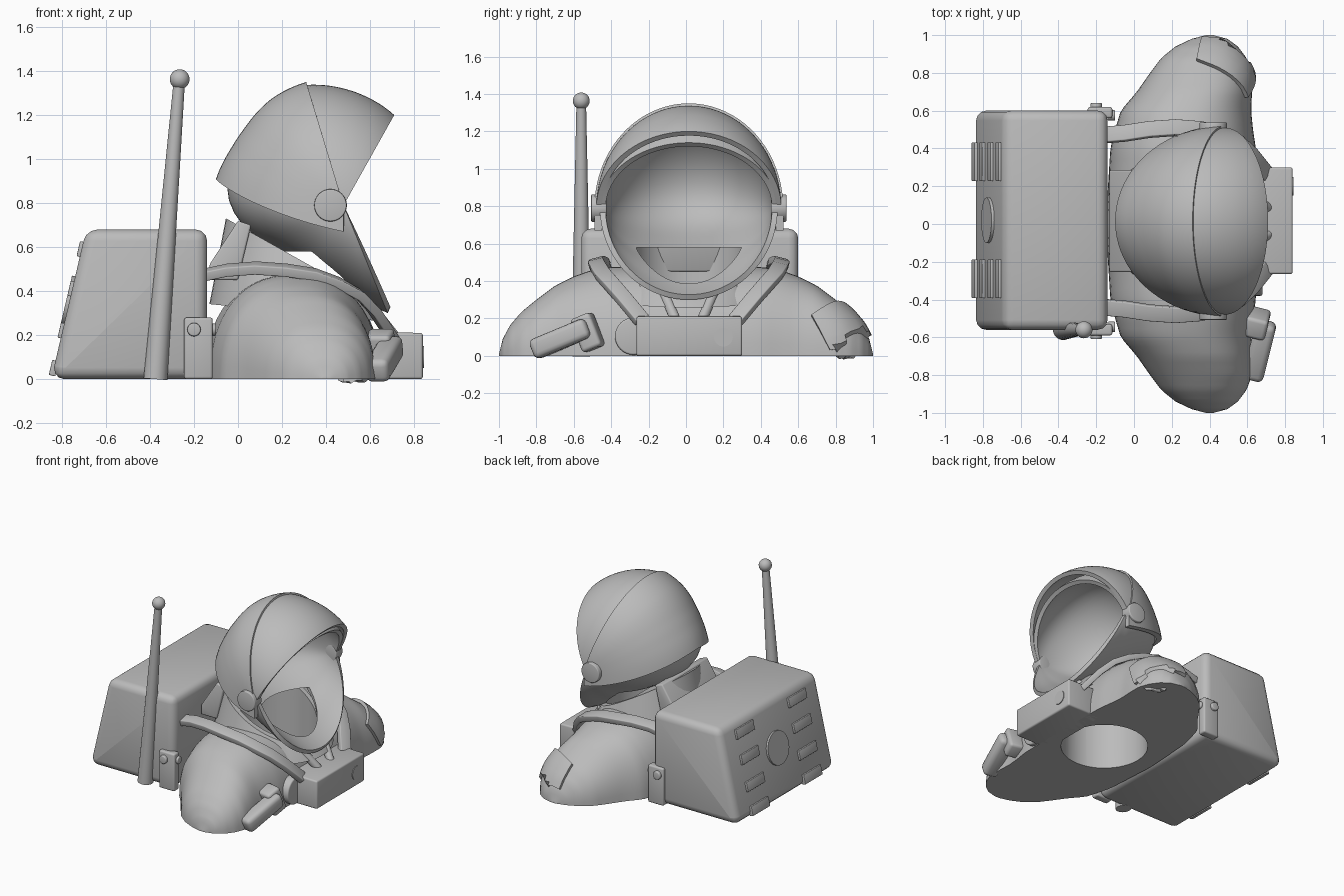
import bpy, bmesh, math
from mathutils import Vector, Matrix

if "Cube" in bpy.data.objects:
    bpy.data.objects.remove(bpy.data.objects["Cube"])

grey = bpy.data.materials.new("suit_grey")
grey.diffuse_color = (0.5, 0.5, 0.5, 1)
grey.use_nodes = True
grey.node_tree.nodes["Principled BSDF"].inputs["Base Color"].default_value = grey.diffuse_color
YC = 0.015  # symmetry plane of the equipment


def finish(name, bm, recalc=True, bevel=0, mods=()):
    """Turn a bmesh into an object, apply bevel and modifiers, then shade."""
    if recalc:
        bmesh.ops.recalc_face_normals(bm, faces=bm.faces[:])
    me = bpy.data.meshes.new(name)
    bm.to_mesh(me)
    bm.free()
    ob = bpy.data.objects.new(name, me)
    bpy.context.collection.objects.link(ob)
    me.materials.append(grey)
    bpy.ops.object.select_all(action='DESELECT')
    bpy.context.view_layer.objects.active = ob
    ob.select_set(True)
    specs = list(mods)
    if bevel:
        specs.insert(0, ('BEVEL', dict(width=bevel, segments=3, limit_method='ANGLE')))
    for kind, props in specs:
        m = ob.modifiers.new(kind.lower(), kind)
        for k, v in props.items():
            setattr(m, k, v)
        bpy.ops.object.modifier_apply(modifier=m.name)
    bpy.ops.object.shade_smooth_by_angle(angle=math.radians(35))
    return ob


def prism(name, pts, y0, y1, bevel=0):
    """Side profile in x, z extruded across y."""
    bm = bmesh.new()
    a = [bm.verts.new((x, y0, z)) for x, z in pts]
    b = [bm.verts.new((x, y1, z)) for x, z in pts]
    n = len(pts)
    bm.faces.new(a)
    bm.faces.new(b[::-1])
    for i in range(n):
        bm.faces.new((a[i], b[i], b[(i + 1) % n], a[(i + 1) % n]))
    return finish(name, bm, bevel=bevel)


def box(name, loc, size, rot=Matrix(), bevel=0):
    bm = bmesh.new()
    bmesh.ops.create_cube(bm, size=1, matrix=Matrix.Translation(loc) @ rot @ Matrix.Diagonal((*size, 1)))
    return finish(name, bm, bevel=bevel)


def rod(name, p, q, r1, r2, seg=32, bevel=0):
    """Cylinder or cone between two points."""
    p, q = Vector(p), Vector(q)
    rot = Vector((0, 0, 1)).rotation_difference(q - p).to_matrix().to_4x4()
    bm = bmesh.new()
    bmesh.ops.create_cone(bm, cap_ends=True, segments=seg, radius1=r1, radius2=r2, depth=(q - p).length,
                          matrix=Matrix.Translation((p + q) / 2) @ rot)
    return finish(name, bm, bevel=bevel)


def lerp_table(rows, t):
    for a, b in zip(rows, rows[1:]):
        if t <= b[0]:
            f = (t - a[0]) / (b[0] - a[0])
            return [u + (v - u) * f for u, v in zip(a, b)]
    return rows[-1]


HINGE = (0.48, 0.79)


def fan_shell(name, pts, half, thick, droop=0, mods=()):
    """Shell swept around a sideways hinge, with elliptical ribs following a side silhouette."""
    rows = sorted((math.atan2(z - HINGE[1], x - HINGE[0]) % math.tau, math.hypot(x - HINGE[0], z - HINGE[1]))
                  for x, z in pts)
    t0, t1 = rows[0][0], rows[-1][0]
    n, m = 36, 40
    # smooth the sampled radii
    rad = [lerp_table(rows, t0 + (t1 - t0) * i / n)[1] for i in range(n + 1)]
    for _ in range(4):
        rad = [rad[0]] + [(rad[i - 1] + 2 * rad[i] + rad[i + 1]) / 4 for i in range(1, n)] + [rad[-1]]
    bm = bmesh.new()
    grid = []
    for i in range(n + 1):
        t = t0 + (t1 - t0) * i / n
        row = []
        for j in range(m + 1):
            ph = math.pi * (j / m - 0.5)
            r = rad[i] * math.cos(ph)
            dz = droop * (i / n) ** 4 * abs(math.sin(ph)) ** 1.5
            row.append(bm.verts.new((HINGE[0] + r * math.cos(t), YC + half * math.sin(ph),
                                     HINGE[1] + r * math.sin(t) - dz)))
        grid.append(row)
    for i in range(n):
        for j in range(m):
            bm.faces.new((grid[i][j], grid[i + 1][j], grid[i + 1][j + 1], grid[i][j + 1]))
    bmesh.ops.remove_doubles(bm, verts=bm.verts[:], dist=0.0005)
    bmesh.ops.recalc_face_normals(bm, faces=bm.faces[:])
    c = Vector((HINGE[0], YC, HINGE[1]))
    if sum(f.normal.dot(f.calc_center_median() - c) for f in bm.faces) < 0:
        bmesh.ops.reverse_faces(bm, faces=bm.faces[:])
    solid = ('SOLIDIFY', dict(thickness=thick, offset=-1))
    return finish(name, bm, recalc=False, mods=[solid, *mods])


# neck opening cutter
cutter = rod("neck_cutter", (0.28, YC, -0.2), (0.28, YC, 0.58), 0.3, 0.3, 48)
cutter.hide_render = True
cutter.hide_set(True)
hole = ('BOOLEAN', dict(object=cutter, operation='DIFFERENCE', solver='EXACT'))

# torso and shoulders: half superellipse sections along y (y, centre x, half depth, height)
half_rows = [(0, .25, .40, .48), (.4, .26, .385, .475), (.5, .265, .365, .46), (.6, .275, .345, .425),
             (.7, .32, .305, .375), (.8, .355, .27, .30), (.88, .37, .225, .235), (.94, .385, .165, .165),
             (.98, .40, .095, .09), (1.0, .40, .02, .01)]
bm = bmesh.new()
rings = []
for k in range(-40, 41):
    y = math.sin(k / 40 * math.pi / 2)
    _, xc, a, h = lerp_table(half_rows, abs(y))
    ring = []
    for i in range(29):
        t = math.pi * i / 28
        c, s = math.cos(t), math.sin(t)
        ring.append(bm.verts.new((xc + a * math.copysign(abs(c) ** 0.88, c), y, h * max(s, 0) ** 0.88)))
    rings.append(ring)
for a, b in zip(rings, rings[1:]):
    for i in range(29):
        bm.faces.new((a[i], a[(i + 1) % 29], b[(i + 1) % 29], b[i]))
bm.faces.new(rings[0])
bm.faces.new(rings[-1])
torso = finish("torso", bm, mods=[hole])

# neck: tapered tube with a top slanting down to the chin
bm = bmesh.new()
bmesh.ops.create_cone(bm, cap_ends=True, segments=48, radius1=0.41, radius2=0.335, depth=1)
for v in bm.verts:
    top = v.co.z > 0
    v.co = Vector((v.co.x + 0.28, v.co.y + YC, 0.70 - 0.56 * (v.co.x + 0.28) if top else 0.3 - 0.1 * v.co.x))
finish("neck", bm, mods=[hole])
prism("neck_back_plate", [(-.13, .45), (-.13, .52), (.0, .72), (.06, .70), (.0, .45)], YC - .27, YC + .27, .01)

# helmet hull and two visor shells
fan_shell("helmet", [(.66, 1.14), (.5, 1.26), (.35, 1.3), (.15, 1.21), (.0, 1.05), (-.055, .9), (-.05, .79),
                     (.02, .70), (.17, .61), (.3, .53), (.48, .43), (.62, .345), (.68, .3)], .475, .03, mods=[hole])
fan_shell("visor_rear", [(-.1, .91), (-.03, 1.05), (.03, 1.14), (.14, 1.265), (.22, 1.315), (.31, 1.35)],
          .505, .04, droop=.12)
fan_shell("visor_front", [(.31, 1.337), (.4, 1.335), (.5, 1.315), (.6, 1.275), (.71, 1.2)], .495, .03)

# backpack with sloping back
prism("backpack", [(-.84, 0), (-.835, .06), (-.69, .68), (-.14, .68), (-.14, 0)], YC - .575, YC + .585, .055)
slope = Vector((.145, 0, .62)).normalized()
tilt = Matrix.Rotation(math.atan2(.145, .62), 4, 'Y')


def on_back(z, out=0.0):
    x = -.835 + (z - .06) * .145 / .62
    return Vector((x - out * slope.z, 0, z + out * slope.x))


for s in (-1, 1):
    for z in (.05, .22, .41, .59):
        box("back_vent", on_back(z) + Vector((0, .02 + s * .31, 0)), (.03, .205, .07), tilt, .004)
mid = Vector((0, .02, 0))
rod("back_disc", on_back(.35, -.01) + mid, on_back(.35, .015) + mid, .12, .12, 40)

# antenna
rod("antenna", (-.375, -.56, 0), (-.268, -.56, 1.34), .054, .026)
bm = bmesh.new()
bmesh.ops.create_uvsphere(bm, u_segments=24, v_segments=16, radius=.045,
                          matrix=Matrix.Translation((-.265, -.56, 1.363)))
finish("antenna_tip", bm)

# mirrored parts: ear caps, side clips, straps, hoses
for s in (-1, 1):
    def at(x, y, z):
        return Vector((x, YC + s * y, z))

    rod("ear_cap", at(.42, .44, .79), at(.42, .522, .79), .075, .073, 40, .006)
    box("side_clip", at(-.18, .575, .14), (.13, .06, .28), bevel=.012)
    rod("clip_bolt", at(-.20, .58, .225), at(-.20, .625, .225), .032, .03, 20, .006)
    rod("clip_pin", at(-.14, .56, .225), at(-.10, .56, .225), .028, .028, 20, .006)
    rod("chin_hose", at(.60, .13, .33), at(.71, .07, .19), .028, .028, 20)

    # shoulder strap: rectangular section swept along a path
    path = [(-.17, .455, .47), (-.05, .465, .495), (.08, .485, .505), (.22, .495, .495), (.35, .485, .475),
            (.46, .46, .435), (.55, .415, .385), (.62, .35, .31), (.70, .25, .19)]
    path = [at(*p) for p in path]
    bm = bmesh.new()
    prev = None
    for i, p in enumerate(path):
        tan = (path[min(i + 1, len(path) - 1)] - path[max(i - 1, 0)]).normalized()
        side = tan.cross(p - at(.25, .3, -.3)).normalized() * .042
        up = side.cross(tan).normalized() * .022
        ring = [bm.verts.new(p + side * a + up * b) for a, b in ((-1, -1), (1, -1), (1, 1), (-1, 1))]
        if prev:
            for j in range(4):
                bm.faces.new((prev[j], prev[(j + 1) % 4], ring[(j + 1) % 4], ring[j]))
        else:
            bm.faces.new(ring)
        prev = ring
    bm.faces.new(prev)
    finish("shoulder_strap", bm, bevel=.006)

# chest control box with a round dial and a side connector
prism("chest_box", [(.55, 0), (.55, .215), (.84, .21), (.84, 0)], -.265, .3, .012)
rod("chest_dial", (.83, .2, .1), (.845, .2, .1), .05, .05, 32)
rod("side_connector", (.5, -.28, .105), (.68, -.28, .105), .1, .1, 32, .01)

# curved patch on the left upper arm
A, B, C, D = (Vector(p) for p in ((.36, .97, .1), (.33, .88, .27), (.58, .67, .21), (.62, .77, .03)))
bm = bmesh.new()
N = 10
grid = [[bm.verts.new(A.lerp(D, i / N).lerp(B.lerp(C, i / N), j / N)) for j in range(N + 1)] for i in range(N + 1)]
for i in range(N):
    for j in range(N):
        bm.faces.new((grid[i][j], grid[i + 1][j], grid[i + 1][j + 1], grid[i][j + 1]))
finish("arm_patch", bm, mods=[
    ('SHRINKWRAP', dict(target=torso, wrap_method='NEAREST_SURFACEPOINT', wrap_mode='ABOVE_SURFACE', offset=.01)),
    ('SOLIDIFY', dict(thickness=.025, offset=0))])

# pouch with flap on the right upper arm
roll = Matrix.Rotation(math.radians(-14), 4, 'Z') @ Matrix.Rotation(math.radians(22), 4, 'X')
box("arm_pouch", (.665, -.67, .092), (.11, .33, .11), roll, .03)
box("pouch_flap", (.65, -.525, .125), (.12, .115, .19), roll, .02)
